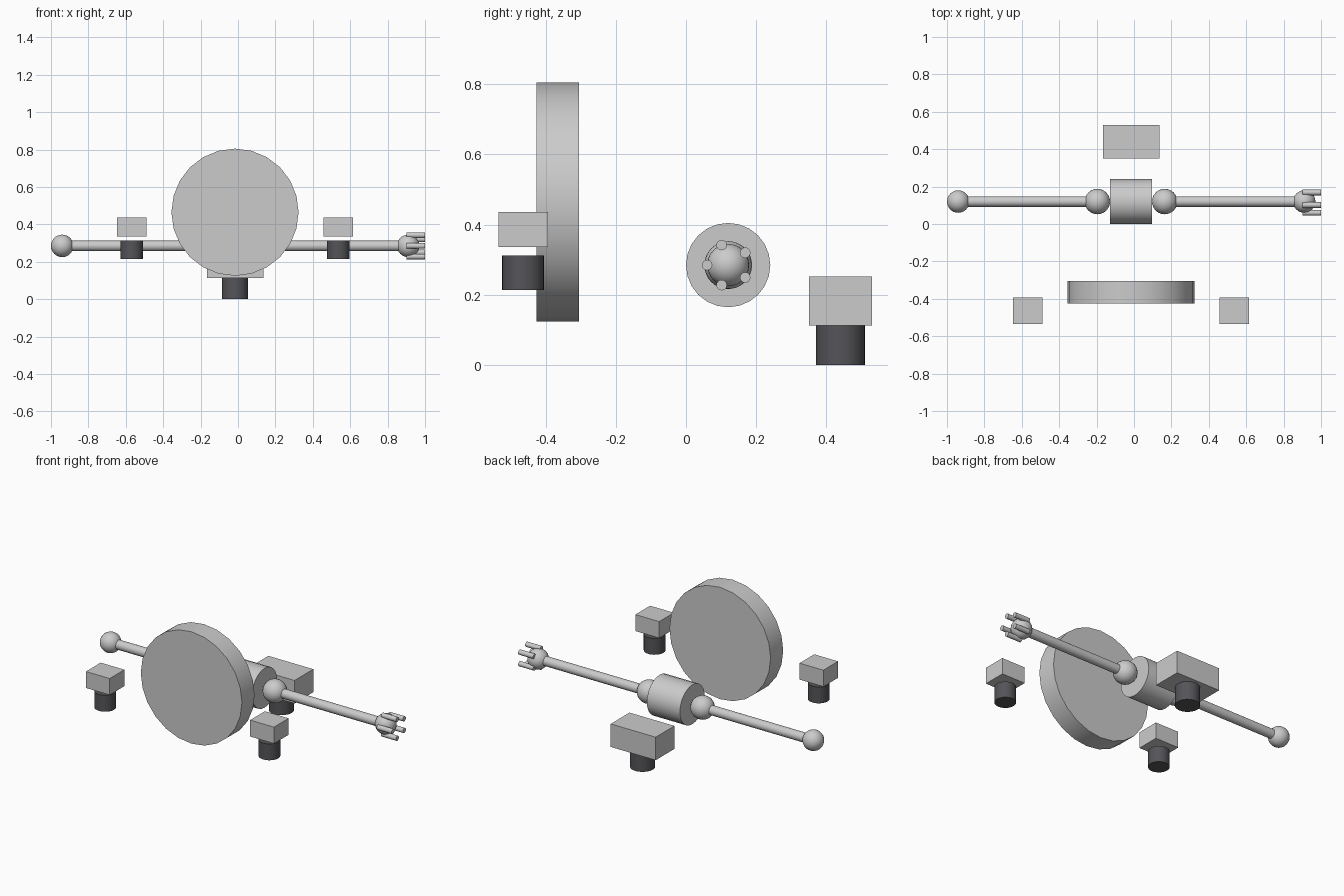
import bpy
import math

if "Cube" in bpy.data.objects:
    bpy.data.objects.remove(bpy.data.objects["Cube"])

CX = -0.016            # machine centre line
AY, AZ = 0.12, 0.285   # arm axis

dark = bpy.data.materials.new("dark_rubber")
dark.diffuse_color = (0.09, 0.09, 0.1, 1)
dark.use_nodes = True
dark.node_tree.nodes["Principled BSDF"].inputs["Base Color"].default_value = dark.diffuse_color


def finish(name, mat=None, smooth=True):
    ob = bpy.context.object
    ob.name = name
    if smooth:
        bpy.ops.object.shade_smooth_by_angle()
    if mat:
        ob.data.materials.append(mat)
    return ob


def cylinder(name, axis, r, lo, hi, a, b, sides=24, mat=None):
    """Cylinder from lo to hi along axis; a, b are the other two coordinates."""
    m = (lo + hi) / 2
    loc, rot = {
        "x": ((m, a, b), (0, math.pi / 2, 0)),
        "y": ((a, m, b), (math.pi / 2, 0, 0)),
        "z": ((a, b, m), (0, 0, 0)),
    }[axis]
    bpy.ops.mesh.primitive_cylinder_add(vertices=sides, radius=r, depth=hi - lo,
                                        location=loc, rotation=rot)
    return finish(name, mat)


def ball(name, x, r):
    bpy.ops.mesh.primitive_uv_sphere_add(segments=24, ring_count=16, radius=r,
                                         location=(x, AY, AZ))
    return finish(name)


def box(name, loc, size):
    bpy.ops.mesh.primitive_cube_add(size=1, location=loc)
    ob = bpy.context.object
    ob.scale = size
    bpy.ops.object.transform_apply(location=False, rotation=False, scale=True)
    return finish(name, smooth=False)


# Large upright front disc
cylinder("front_disc", "y", 0.34, -0.425, -0.304, CX, 0.465)

# Central drum carrying both arms
cylinder("arm_drum", "x", 0.12, CX - 0.111, CX + 0.111, AY, AZ)

# Arms: shoulder ball, rod and end ball on each side
for side, s, end in (("left", -1, -0.94), ("right", 1, 0.91)):
    shoulder = CX + s * 0.18
    ball(side + "_shoulder", shoulder, 0.068)
    cylinder(side + "_arm", "x", 0.028, min(shoulder, end), max(shoulder, end), AY, AZ)
    ball(side + "_hand", end, 0.06)

# Five fingers around the right hand
for i in range(5):
    t = math.pi + i * math.tau / 5
    cylinder(f"finger_{i + 1}", "x", 0.015, 0.9, 1.0,
             AY + 0.06 * math.cos(t), AZ + 0.06 * math.sin(t), sides=16)

# Rear foot block and its wheel
box("rear_foot", (CX, 0.44, 0.183), (0.302, 0.18, 0.14))
cylinder("rear_wheel", "z", 0.07, 0, 0.114, CX, 0.44, mat=dark)

# Front foot blocks with wheels hanging just below
for side, s in (("left", -1), ("right", 1)):
    x = CX + s * 0.552
    box(side + "_foot", (x, -0.464, 0.386), (0.16, 0.141, 0.1))
    cylinder(side + "_wheel", "z", 0.06, 0.214, 0.313, x, -0.464, mat=dark)
